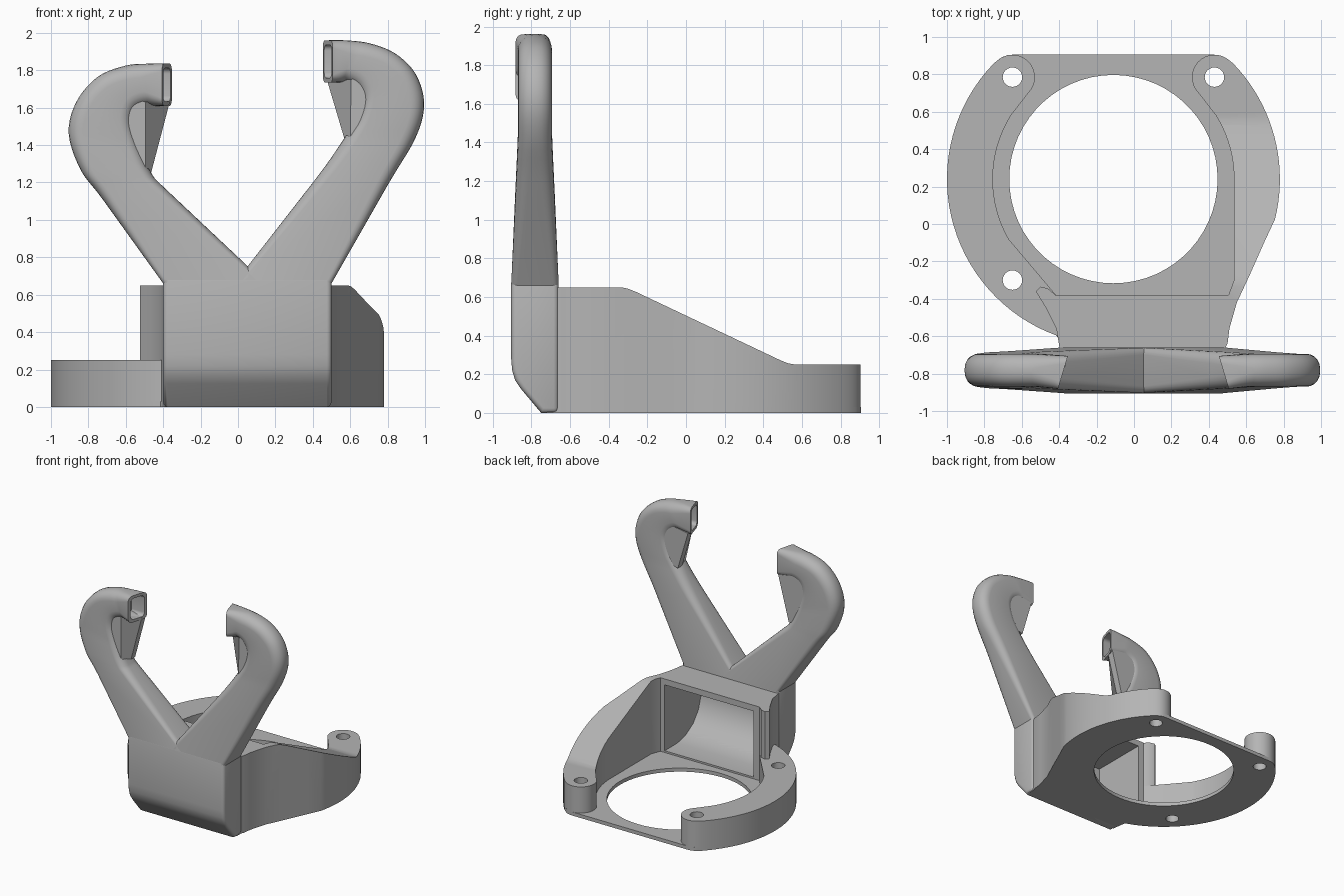
import bpy, bmesh
from math import cos, sin, radians
from mathutils import Vector

cube = bpy.data.objects.get("Cube")
if cube:
    bpy.data.objects.remove(cube)

grey = bpy.data.materials.new("plain_grey")
grey.use_nodes = True
COLOUR = (0.46, 0.46, 0.46, 1)
grey.diffuse_color = COLOUR
grey.node_tree.nodes["Principled BSDF"].inputs["Base Color"].default_value = COLOUR


def finish(name, bm):
    bmesh.ops.recalc_face_normals(bm, faces=bm.faces)
    mesh = bpy.data.meshes.new(name)
    bm.to_mesh(mesh)
    bm.free()
    mesh.materials.append(grey)
    obj = bpy.data.objects.new(name, mesh)
    bpy.context.collection.objects.link(obj)
    return obj


def loft(name, rings):
    """Skin a list of closed rings and cap both ends."""
    bm = bmesh.new()
    rows = [[bm.verts.new(p) for p in ring] for ring in rings]
    n = len(rows[0])
    for a, b in zip(rows, rows[1:]):
        for i in range(n):
            j = (i + 1) % n
            bm.faces.new((a[i], a[j], b[j], b[i]))
    bm.faces.new(rows[0])
    bm.faces.new(rows[-1])
    return finish(name, bm)


def upright(name, pts, z0, z1):
    return loft(name, [[(x, y, z) for x, y in pts] for z in (z0, z1)])


def crosswise(name, pts, x0, x1):
    return loft(name, [[(x, y, z) for y, z in pts] for x in (x0, x1)])


def arc(cx, cy, r, a0, a1, n=12):
    angles = [radians(a0 + (a1 - a0) * i / n) for i in range(n + 1)]
    return [(cx + r * cos(a), cy + r * sin(a)) for a in angles]


def use(obj):
    bpy.ops.object.select_all(action="DESELECT")
    obj.select_set(True)
    bpy.context.view_layer.objects.active = obj


def apply(obj, mod):
    use(obj)
    bpy.ops.object.modifier_apply(modifier=mod.name)


def cut(obj, cutter):
    mod = obj.modifiers.new("cut", "BOOLEAN")
    mod.operation = "DIFFERENCE"
    mod.solver = "EXACT"
    mod.object = cutter
    apply(obj, mod)


def smooth(obj, angle=35):
    use(obj)
    bpy.ops.object.shade_smooth_by_angle(angle=radians(angle))


# Shared outline pieces
CX, CY, OUTER, INNER = -0.11, 0.24, 0.89, 0.645
BOSS_L, BOSS_R, BOSS = (-0.65, 0.785), (0.43, 0.785), 0.12
right_flank = [(0.49, -0.72), (0.49, -0.66), (0.5, -0.64), (0.51, -0.56), (0.55, -0.42),
               (0.62, -0.27), (0.7, -0.09)]
right_arc = arc(CX, CY, OUTER, -14, 44, 20)
left_arc = arc(CX, CY, OUTER, 136, 250, 32)

# Thin base plate
base_plate = upright("base_plate", right_flank + right_arc + arc(*BOSS_R, BOSS, 50, 90, 6)
                     + arc(*BOSS_L, BOSS, 90, 130, 6) + left_arc
                     + [(-0.4, -0.62), (-0.39, -0.72)], 0, 0.03)

# Low wall with rear boss
low_wall = upright("low_wall", left_arc + [(-0.39, -0.6), (-0.4, -0.4)]
                   + arc(CX, CY, INNER, 210, 148, 20)
                   + arc(*BOSS_L, BOSS, -45, 130, 16), 0, 0.25)

# Tall sloping wall and duct roof
duct = upright("duct_and_tall_wall", right_flank + right_arc + arc(*BOSS_R, BOSS, 50, 225, 16)
               + arc(CX, CY, INNER, 32, 0, 12)
               + [(0.535, -0.3), (0.505, -0.38), (-0.42, -0.38), (-0.46, -0.345),
                  (-0.5, -0.335), (-0.525, -0.36), (-0.47, -0.45), (-0.415, -0.56),
                  (-0.4, -0.65), (-0.39, -0.72)], 0, 0.65)
slope = crosswise("slope_cutter", [(-0.34, 0.651), (-0.3, 0.643), (-0.26, 0.627), (0.49, 0.272),
                                   (0.53, 0.256), (0.57, 0.25), (1.1, 0.25), (1.1, 0.9),
                                   (-0.34, 0.9)], 0.2, 1.1)
cut(duct, slope)

# Front chamber with a rounded lower front
chamber = crosswise("front_chamber", [(-0.66, 0), (-0.75, 0), (-0.855, 0.125), (-0.885, 0.17),
                                      (-0.9, 0.22), (-0.905, 0.28), (-0.905, 0.7),
                                      (-0.66, 0.7)], -0.4, 0.5)
bevel = chamber.modifiers.new("round", "BEVEL")
bevel.width, bevel.segments = 0.025, 3
bevel.limit_method, bevel.angle_limit = "ANGLE", radians(60)
apply(chamber, bevel)

# Air passage through duct and chamber
passage = crosswise("passage_cutter", [(-0.3, 0.045), (-0.55, 0.045), (-0.66, 0.07),
                                       (-0.76, 0.13), (-0.83, 0.22), (-0.865, 0.33),
                                       (-0.865, 0.6), (-0.3, 0.6)], -0.365, 0.465)
cut(duct, passage)
cut(chamber, passage)

# Fan opening and screw holes
bore = upright("bore_cutter", arc(CX, CY, 0.557, 0, 354, 59), -0.1, 0.1)
cut(base_plate, bore)
cutters = [slope, passage, bore]
for centre in (BOSS_L, BOSS_R, (-0.65, -0.3)):
    hole = upright("screw_cutter", arc(*centre, 0.052, 0, 345, 23), -0.1, 0.5)
    for part in (base_plate, low_wall, duct):
        cut(part, hole)
    cutters.append(hole)
for c in cutters:
    bpy.data.objects.remove(c)


# Arms: rounded sections between an outer and an inner edge
def catmull(pts, steps=5):
    out = list(pts[:1])
    for i in range(1, len(pts) - 1):
        a, b, c = pts[i - 1], pts[i], pts[i + 1]
        d = pts[min(i + 2, len(pts) - 1)]
        for s in range(steps):
            t = s / steps
            out.append(0.5 * (2 * b + (c - a) * t + (2 * a - 5 * b + 4 * c - d) * t * t
                              + (3 * b - a - 3 * c + d) * t ** 3))
    return out + [pts[-1]]


def section(o, i, y, half, r, skew=0, inset=0):
    mid, across = (o + i) / 2, (o - i) / 2
    w = across.length
    across = across.normalized()
    w, half = w - inset, half - inset
    r = min(r, half * 0.9, w * 0.9)
    ring = []
    for k, (su, sv) in enumerate(((1, 1), (-1, 1), (-1, -1), (1, -1))):
        for u, v in arc(su * (w - r), sv * (half - r), r, 90 * k, 90 * k + 90, 5):
            p = mid + across * u
            ring.append(Vector((p.x + skew * v, y + v, p.y)))
    return ring


def arm(name, outer, inner, side):
    outs = catmull([Vector(p) for p in outer])
    ins = catmull([Vector(p) for p in inner])
    rings, last = [], len(outs) - 1
    for k, (o, i) in enumerate(zip(outs, ins)):
        f = min(1, max(0, ((o.y + i.y) / 2 - 0.68) / 0.75))
        tip = max(0, (k - last + 8) / 8)
        rings.append(section(o, i, -0.782 - 0.012 * tip, 0.123 - 0.035 * f,
                             0.03 + 0.047 * f - 0.04 * tip, side * 0.3 * tip))
    # recessed nozzle mouth
    o, i = outs[-1], ins[-1]
    back = Vector((-0.12 * side, 0))
    rings.append(section(o, i, -0.794, 0.088, 0.03, side * 0.3, 0.024))
    rings.append(section(o + back, i + back, -0.794, 0.088, 0.03, side * 0.3, 0.024))
    smooth(loft(name, rings), 40)


arm("right_arm",
    [(-0.4, 0.66), (-0.72, 1.105), (-0.84, 1.265), (-0.905, 1.46), (-0.865, 1.63),
     (-0.75, 1.765), (-0.6, 1.825), (-0.48, 1.835), (-0.38, 1.835)],
    [(0.15, 0.66), (-0.36, 1.14), (-0.46, 1.245), (-0.52, 1.38), (-0.56, 1.5),
     (-0.55, 1.58), (-0.5, 1.61), (-0.44, 1.61), (-0.38, 1.61)], 1)
arm("left_arm",
    [(0.5, 0.66), (0.8, 1.185), (0.95, 1.44), (0.995, 1.62), (0.95, 1.78),
     (0.84, 1.89), (0.7, 1.945), (0.57, 1.96), (0.48, 1.96)],
    [(-0.02, 0.66), (0.42, 1.225), (0.57, 1.44), (0.63, 1.53), (0.66, 1.63),
     (0.64, 1.7), (0.59, 1.735), (0.54, 1.735), (0.48, 1.735)], -1)


# Slanted webs under the nozzles
def web(name, tip, foot, root, side):
    corner = (root[0], tip[1] + 0.04)
    back = [tip, foot, root, corner]
    front = [(tip[0] - 0.13 * side, tip[1]), (foot[0] - 0.03 * side, foot[1]), root, corner]
    loft(name, [[(x, y, z) for x, z in pts]
                for pts, y in ((back, -0.705), (back, -0.76), (front, -0.85))])


web("right_web", (-0.365, 1.63), (-0.465, 1.25), (-0.62, 1.3), 1)
web("left_web", (0.475, 1.75), (0.57, 1.43), (0.72, 1.48), -1)

for part in (base_plate, low_wall, duct, chamber):
    smooth(part)
